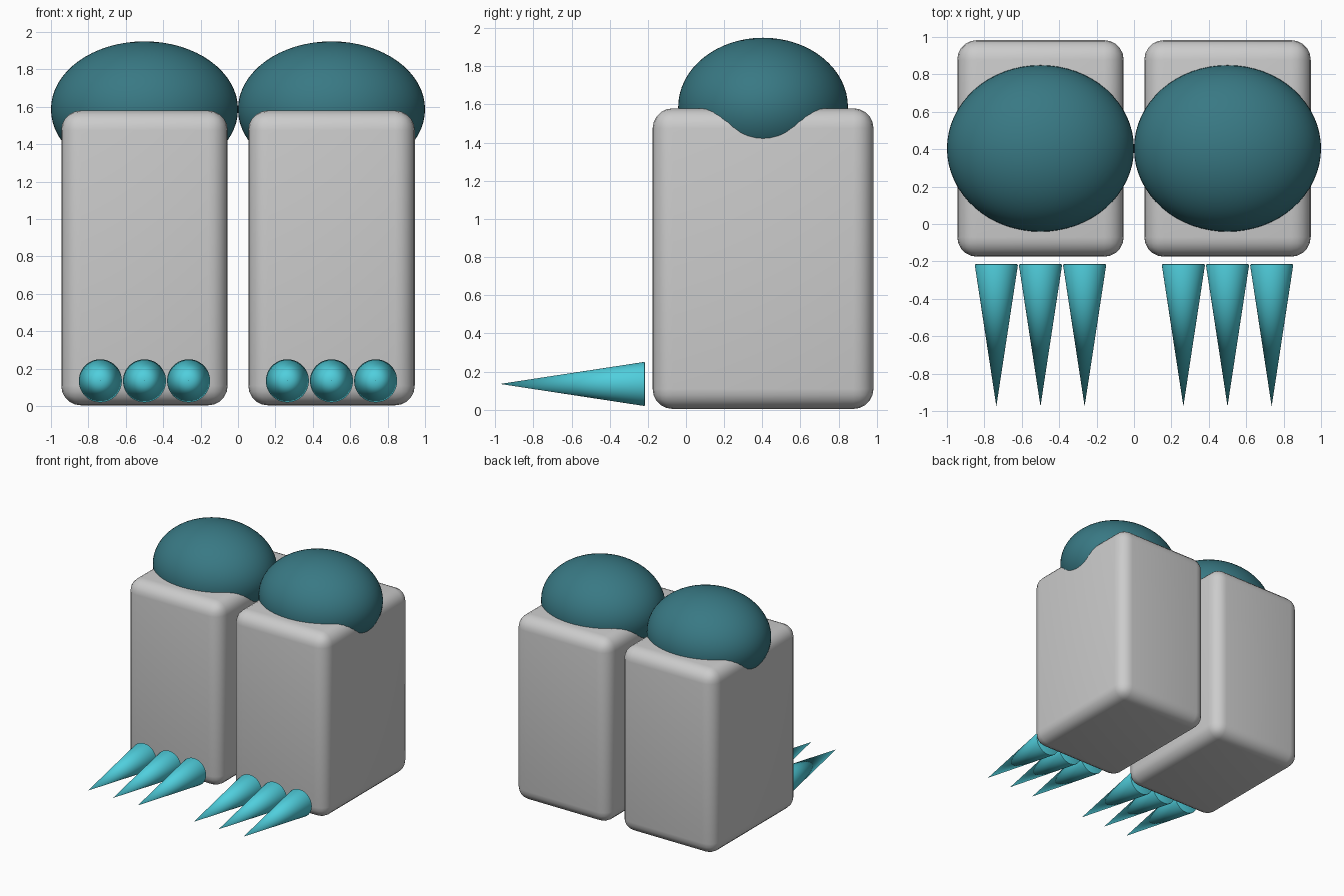
import bpy
from math import radians

if "Cube" in bpy.data.objects:
    bpy.data.objects.remove(bpy.data.objects["Cube"])


def finish(name, color=None, bevel=0.0, segments=4):
    """Name the active object, apply its scale, bevel, colour and smooth it."""
    ob = bpy.context.object
    ob.name = name
    bpy.ops.object.transform_apply(location=False, rotation=True, scale=True)
    if bevel:
        mod = ob.modifiers.new("Bevel", "BEVEL")
        mod.width = bevel
        mod.segments = segments
        mod.limit_method = "ANGLE"
        mod.angle_limit = radians(50)
        bpy.ops.object.modifier_apply(modifier=mod.name)
    if color:
        ob.data.materials.append(color)
    bpy.ops.object.shade_smooth_by_angle(angle=radians(35))
    return ob


def material(name, rgb):
    mat = bpy.data.materials.new(name)
    mat.diffuse_color = (*rgb, 1.0)
    mat.use_nodes = True
    mat.node_tree.nodes["Principled BSDF"].inputs["Base Color"].default_value = mat.diffuse_color
    return mat


teal = material("dark_teal", (0.04, 0.19, 0.23))
cyan = material("cyan", (0.08, 0.62, 0.72))

for side, x in (("left", -0.5), ("right", 0.5)):
    # rounded foot block
    bpy.ops.mesh.primitive_cube_add(size=1, location=(x, 0.404, 0.792))
    bpy.context.object.scale = (0.89, 1.158, 1.576)
    finish(f"{side}_foot_block", bevel=0.105, segments=5)

    # flattened dome sunk into the top
    bpy.ops.mesh.primitive_uv_sphere_add(segments=64, ring_count=32, radius=1,
                                         location=(x, 0.404, 1.587))
    bpy.context.object.scale = (0.5, 0.445, 0.363)
    finish(f"{side}_dome", teal)

    # three claws pointing forward
    for i in (-1, 0, 1):
        bpy.ops.mesh.primitive_cone_add(vertices=48, radius1=0.116, radius2=0, depth=0.76,
                                        location=(x + 0.236 * i, -0.595, 0.135),
                                        rotation=(radians(90), 0, 0))
        finish(f"{side}_claw_{i + 2}", cyan, bevel=0.006, segments=2)
